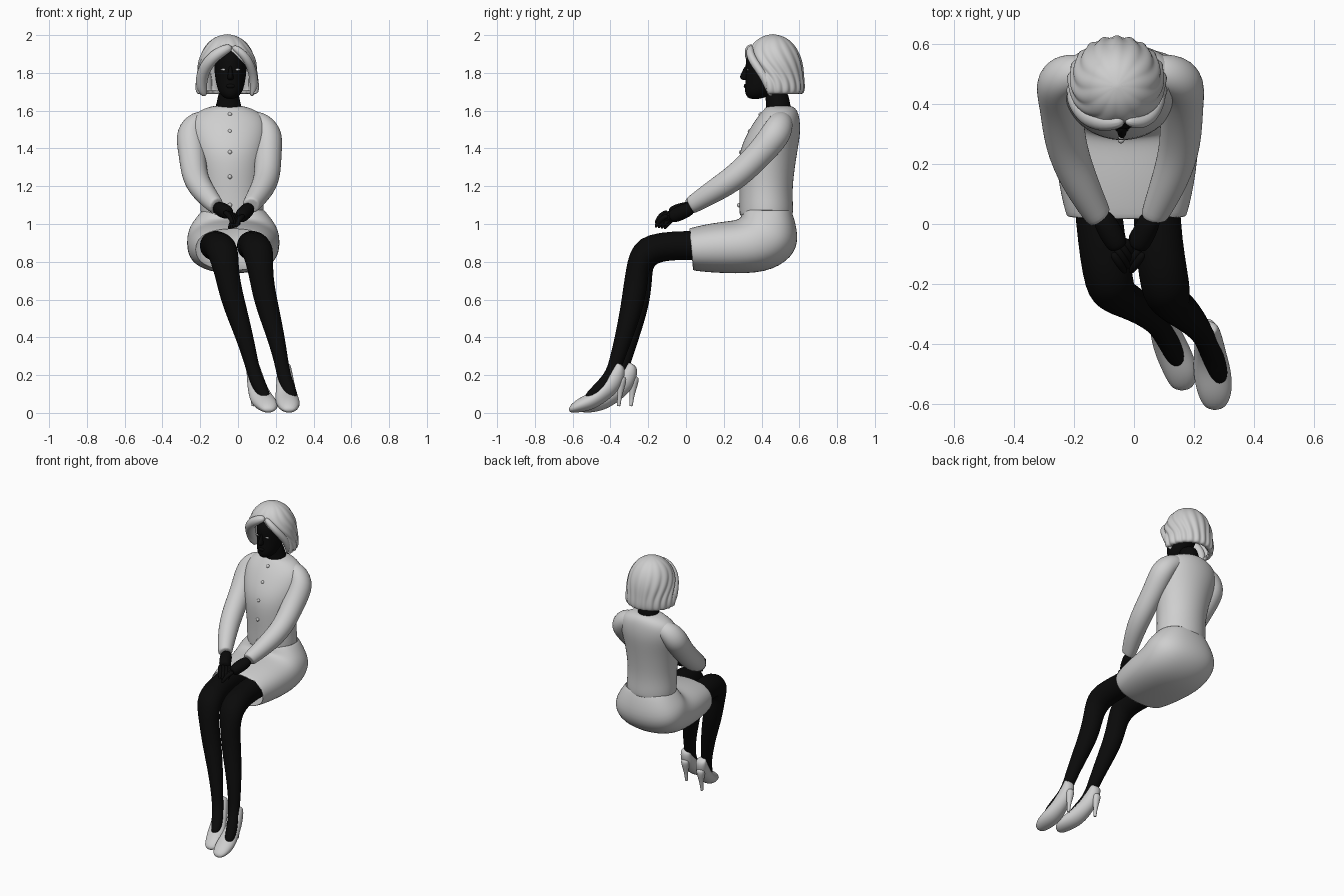
import bpy, bmesh
from math import sin, cos, pi, copysign
from mathutils import Vector

default_cube = bpy.data.objects.get("Cube")
if default_cube:
    bpy.data.objects.remove(default_cube, do_unlink=True)


def make_material(name, level):
    material = bpy.data.materials.new(name)
    material.use_nodes = True
    colour = (level, level, level, 1)
    material.diffuse_color = colour
    shader = material.node_tree.nodes["Principled BSDF"]
    shader.inputs["Base Color"].default_value = colour
    shader.inputs["Roughness"].default_value = .8
    return material


PALE = make_material("pale_grey", .62)
BLACK = make_material("black", .003)


def skin(name, rings, material, closed=True, caps=(True, True), thickness=0):
    """Join rings of points into one smooth surface."""
    bm = bmesh.new()
    rows = [[bm.verts.new(point) for point in ring] for ring in rings]
    count = len(rows[0])
    for lower, upper in zip(rows, rows[1:]):
        for i in range(count if closed else count - 1):
            j = (i + 1) % count
            bm.faces.new((lower[i], lower[j], upper[j], upper[i]))
    for row, capped in zip((rows[0], rows[-1]), caps):
        if capped:
            bm.faces.new(row)
    bmesh.ops.remove_doubles(bm, verts=bm.verts, dist=.0002)
    bmesh.ops.recalc_face_normals(bm, faces=bm.faces)
    for face in bm.faces:
        face.smooth = True
    mesh = bpy.data.meshes.new(name)
    bm.to_mesh(mesh)
    bm.free()
    mesh.materials.append(material)
    obj = bpy.data.objects.new(name, mesh)
    bpy.context.collection.objects.link(obj)
    if thickness:
        shell = obj.modifiers.new("shell", "SOLIDIFY")
        shell.thickness = thickness
    smooth = obj.modifiers.new("smooth", "SUBSURF")
    smooth.levels = smooth.render_levels = 2
    return obj


def circle(centre, u, v, count=16, power=1):
    """Ring of points spanned by two radius vectors; a low power squares it."""
    def bulge(value):
        return copysign(abs(value) ** power, value)
    turns = [2 * pi * i / count for i in range(count)]
    return [centre + u * bulge(cos(turn)) + v * bulge(sin(turn)) for turn in turns]


def loft(name, sections, material, power=1, **options):
    """Each section: centre x, half width, then y and z of its two ends."""
    rings = []
    for centre_x, half, start_y, start_z, end_y, end_z in sections:
        start = Vector((centre_x, start_y, start_z))
        end = Vector((centre_x, end_y, end_z))
        side = Vector((half, 0, 0))
        rings.append(circle((start + end) / 2, (start - end) / 2, side, power=power))
    return skin(name, rings, material, **options)


def stack(name, centre_x, levels, material, lean=0):
    """Each level: height, half width, front y and back y."""
    bottom = levels[0][0]
    return loft(name, [(centre_x + lean * (z - bottom), half, front, z, back, z)
                       for z, half, front, back in levels], material)


def tube(name, points, radii, material):
    """Round sections that follow a path."""
    points = [Vector(point) for point in points]
    u, rings, last = Vector((1, 0, 0)), [], len(points) - 1
    for i, (point, radius) in enumerate(zip(points, radii)):
        along = (points[min(i + 1, last)] - points[max(i - 1, 0)]).normalized()
        u = (u - along * u.dot(along)).normalized()
        rings.append(circle(point, u * radius, along.cross(u) * radius, 12))
    return skin(name, rings, material)


def ball(name, centre, size, material):
    x, y, z = centre
    width, depth, height = size
    turns = [pi * (step + .1) / 6.2 for step in range(7)]
    return stack(name, x, [(z - height * cos(t), width * sin(t), y - depth * sin(t),
                            y + depth * sin(t)) for t in turns], material)


# Blouse and its row of buttons
stack("blouse", -.03, [
    (1.04, .168, .285, .56), (1.05, .17, .28, .57), (1.1, .172, .28, .57),
    (1.2, .165, .28, .565), (1.37, .19, .27, .59), (1.48, .215, .32, .61),
    (1.56, .205, .37, .605), (1.605, .15, .41, .59), (1.63, .07, .43, .56)],
    PALE, lean=-.04)
for height, front in ((1.58, .395), (1.49, .338), (1.38, .292), (1.25, .28), (1.1, .281)):
    ball("blouse_button", (-.043, front, height), (.012, .012, .012), PALE)

# Skirt bending from the open hem up to the waist
skirt_sections = [
    (.205, .01, .98, .03, .75), (.24, .15, 1.01, .2, .735), (.25, .25, 1.02, .43, .735),
    (.25, .28, 1.03, .57, .82), (.235, .29, 1.04, .605, .93), (.165, .3, 1.08, .56, 1.08)]
loft("skirt", [(-.025, *section) for section in skirt_sections],
     PALE, power=.85, caps=(False, False), thickness=.01)

# Arms, with hands resting on the lap
for label, side in (("right", -1), ("left", 1)):
    sleeve = [(.07, .51, 1.55), (.16, .505, 1.54), (.21, .48, 1.48), (.2, .4, 1.38),
              (.195, .27, 1.25), (.155, .15, 1.175), (.095, .03, 1.1), (.09, .02, 1.095)]
    tube(label + "_sleeve",
         [(-.057 + .005 * i + side * reach, y, z) for i, (reach, y, z) in enumerate(sleeve)],
         (.05, .07, .085, .075, .072, .065, .048, .046), PALE)
    wrist = Vector((-.025 + side * .09, .04, 1.09))
    knuckles = Vector((-.02 + side * .035, -.07, 1.05 - side * .01))
    palm = wrist.lerp(knuckles, .5)
    tube(label + "_hand", (wrist, palm, knuckles, knuckles.lerp(wrist, -.1)),
         (.034, .042, .038, .025), BLACK)
    for finger in range(4):
        root = knuckles + Vector((side * .012, -.016, .003)) * (finger - 1.5)
        bend = root + Vector((side * -.026, -.04, -.015))
        tip = bend + Vector((side * -.02, -.03, -.05))
        tube(label + "_finger", (root, bend, tip), (.015, .014, .01), BLACK)
    thumb = palm + Vector((side * -.03, 0, -.01))
    tip = thumb + Vector((side * -.025, -.04, -.025))
    tube(label + "_thumb", (palm, thumb, tip), (.018, .016, .01), BLACK)

# Legs: the left one drifts from its sideways offset to a step forward
leg_path = [(-.13, .3, .88), (-.12, 0, .89), (-.08, -.22, .875), (-.06, -.24, .74),
            (-.03, -.25, .6), (.03, -.29, .42), (.07, -.33, .27), (.09, -.35, .19),
            (.13, -.42, .11), (.15, -.47, .07)]
leg_radii = (.09, .078, .09, .065, .065, .05, .038, .038, .038, .025)
hip_offset, foot_offset = Vector((.2, 0, 0)), Vector((.14, -.06, 0))
tube("right_leg", leg_path, leg_radii, BLACK)
tube("left_leg", [Vector(point) + hip_offset.lerp(foot_offset, i / (len(leg_path) - 1))
                  for i, point in enumerate(leg_path)], leg_radii, BLACK)

# High heeled shoes, from toe to heel cup
shoe_sections = [
    (.03, -.625, .03, -.62, 0), (.06, -.57, .08, -.57, 0), (.066, -.5, .11, -.49, .015),
    (.055, -.44, .16, -.42, .06), (.046, -.4, .23, -.35, .12), (.038, -.375, .265, -.32, .2),
    (.032, -.37, .27, -.325, .25)]
for label, heel_x, toe_x, back in (("right", .08, .16, .065), ("left", .245, .27, 0)):
    sections = []
    for half, top_y, top_z, sole_y, sole_z in shoe_sections:
        blend = min(1, (-top_y - .37) * 5)
        x = heel_x + (toe_x - heel_x) * blend
        sections.append((x, half, top_y + back, top_z, sole_y + back, sole_z))
    loft(label + "_shoe", sections, PALE)
    heights = (.2, .14, .09, .04, .035)
    tube(label + "_shoe_heel", [(heel_x, back - .36 + z / 10, z) for z in heights],
         (.034, .024, .012, .01, .009), PALE)

# Neck, head and face
stack("neck", -.05, [(1.6, .085, .41, .565), (1.64, .06, .43, .55),
                     (1.72, .055, .4, .54)], BLACK)
face_x = -.04
stack("head", face_x, [
    (1.66, .025, .33, .4), (1.69, .06, .31, .46), (1.73, .075, .31, .5),
    (1.8, .087, .315, .56), (1.86, .088, .31, .58), (1.92, .08, .33, .57),
    (1.96, .05, .39, .5)], BLACK)
stack("nose", face_x, [(1.76, .013, .3, .34), (1.775, .018, .28, .34),
                       (1.8, .012, .295, .34), (1.84, .008, .31, .34)], BLACK)
ball("lips", (face_x, .315, 1.73), (.024, .01, .012), BLACK)
for side in (-1, 1):
    ball("eye", (face_x + side * .037, .327, 1.817), (.017, .005, .006), PALE)

# Ribbed bob of hair: a dome over a straight fall, open around the face
columns, ribs, hair_radius = 64, 13, .167
hair_levels = []
for step in range(6):
    rise = pi / 2 * (1 - (step + .1) / 6)
    hair_levels.append((1.78 + .225 * sin(rise) ** .95, cos(rise) ** .95))
hair_levels += [(1.77, 1), (1.72, 1.03), (1.685, .98), (1.69, .78)]
hair_rings = []
for z, spread in hair_levels:
    gap = min(1.35, max(0, 8 * (1.93 - z)))
    ring = []
    for i in range(columns + 1):
        part = i / columns
        angle = gap + 2 * (pi - gap) * part
        groove = .06 * spread * (1 - abs(sin(ribs * pi * part)))
        radius = hair_radius * spread * (1 - groove)
        ring.append((-.057 + radius * sin(angle), .46 - radius * cos(angle), z))
    hair_rings.append(ring)
skin("hair", hair_rings, PALE, closed=False, caps=(True, False), thickness=.02)

# Front locks swept from the parting to each side
lock_path = [(0, .345, 1.94), (.06, .335, 1.91), (.11, .355, 1.86),
             (.14, .41, 1.79), (.145, .44, 1.72), (.125, .45, 1.675)]
for label, side, fullness in (("right", -1, 1.15), ("left", 1, .8)):
    tube(label + "_lock", [(-.03 + side * fullness * reach, y, z) for reach, y, z in lock_path],
         [fullness * radius for radius in (.02, .028, .03, .03, .028, .012)], PALE)
